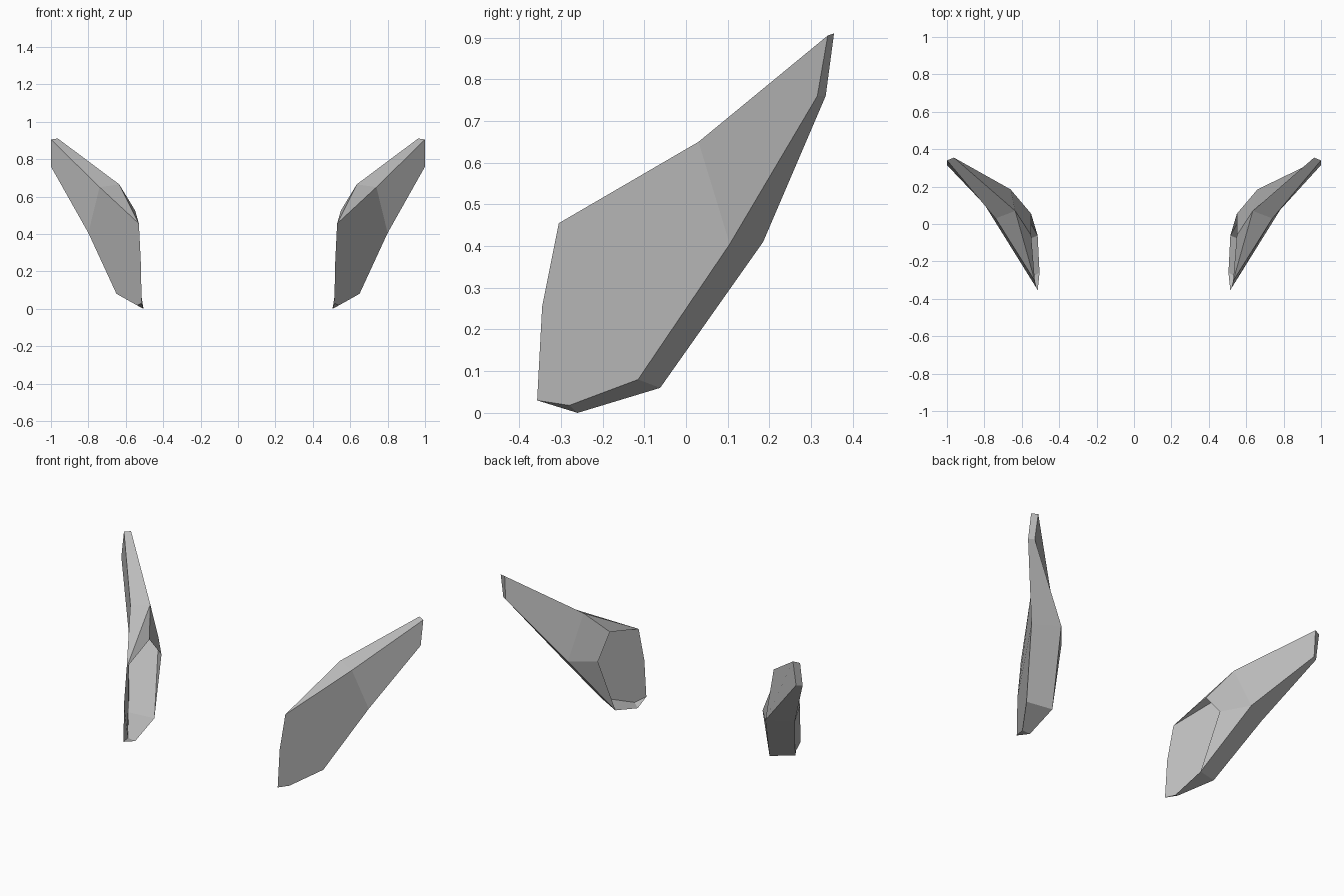
import bpy

default = bpy.data.objects.get("Cube")
if default:
    bpy.data.objects.remove(default, do_unlink=True)

grey = bpy.data.materials.new("plain_grey")
grey.use_nodes = True
grey.diffuse_color = (0.5, 0.5, 0.5, 1)
grey.node_tree.nodes["Principled BSDF"].inputs["Base Color"].default_value = (0.5, 0.5, 0.5, 1)

# Corner points of one fin: outer plate, swept tip, inner rim
P = {
    "front_top": (0.53, -0.305, 0.455), "front_mid": (0.52, -0.345, 0.255),
    "front_low": (0.515, -0.357, 0.03), "toe": (0.54, -0.28, 0.018),
    "heel": (0.65, -0.115, 0.08), "elbow": (0.80, 0.105, 0.405),
    "shoulder": (0.74, 0.03, 0.65),
    "tip_top": (1.0, 0.34, 0.905), "tip_low": (1.0, 0.315, 0.76),
    "in_tip_top": (0.963, 0.355, 0.91), "in_tip_low": (0.97, 0.335, 0.76),
    "in_elbow": (0.66, 0.185, 0.41), "in_shoulder": (0.635, 0.07, 0.665),
    "rim_top": (0.55, -0.06, 0.525), "rim_mid": (0.55, 0.055, 0.39),
    "rim_heel": (0.515, -0.062, 0.06), "rim_toe": (0.505, -0.26, 0.0),
}

# Smooth outer plate, then the flat faces; the inner side stays open
PLATE = ["front_top front_mid front_low toe heel elbow shoulder"]
FLAT = [
    "shoulder elbow tip_low tip_top",
    "tip_top tip_low in_tip_low in_tip_top",
    "shoulder tip_top in_tip_top in_shoulder",
    "in_shoulder in_tip_top in_tip_low in_elbow",
    "elbow in_elbow in_tip_low tip_low",
    "front_top shoulder in_shoulder",
    "front_top in_shoulder rim_top",
    "in_shoulder in_elbow rim_mid rim_top",
    "in_elbow rim_heel rim_mid",
    "elbow heel rim_heel in_elbow",
    "heel toe rim_toe rim_heel",
    "toe front_low rim_toe",
]
names = list(P)


def fin(name, side):
    faces = [[names.index(n) for n in f.split()] for f in PLATE + FLAT]
    if side < 0:
        faces = [f[::-1] for f in faces]
    mesh = bpy.data.meshes.new(name)
    mesh.from_pydata([(side * x, y, z) for x, y, z in P.values()], [], faces)
    mesh.materials.append(grey)
    mesh.polygons[0].use_smooth = True
    mesh.update()
    obj = bpy.data.objects.new(name, mesh)
    bpy.context.collection.objects.link(obj)


fin("left_fin", 1)
fin("right_fin", -1)
